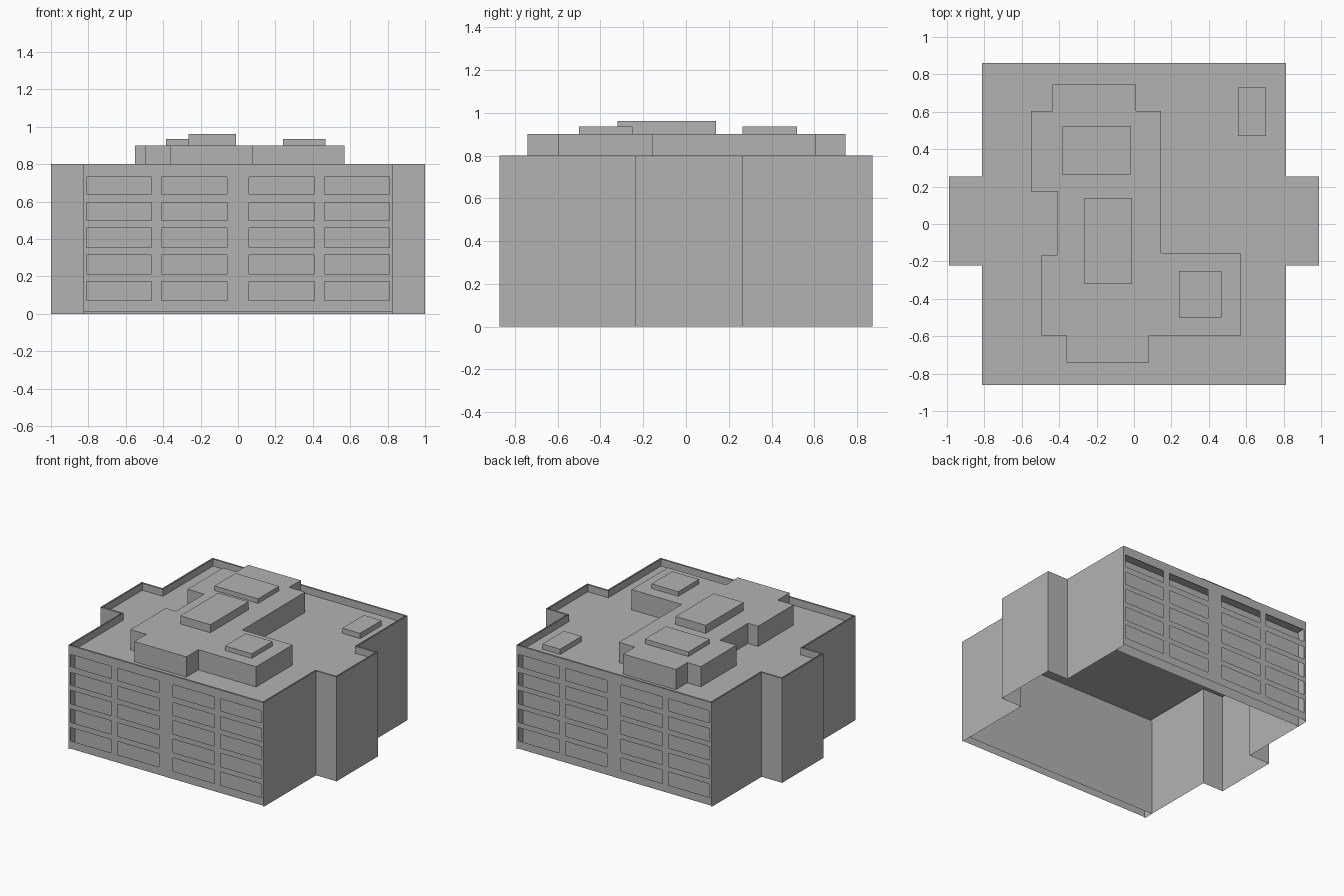
import bpy, bmesh

cube = bpy.data.objects.get("Cube")
if cube:
    bpy.data.objects.remove(cube)

grey = bpy.data.materials.new("concrete_grey")
grey.use_nodes = True
colour = (0.45, 0.45, 0.45, 1)
grey.diffuse_color = colour
grey.node_tree.nodes["Principled BSDF"].inputs["Base Color"].default_value = colour

BODY_X, BODY_Y, WING_X = 0.826, 0.872, 1.0
WING_FRONT, WING_BACK = -0.235, 0.265
TOP, ROOF, GAP, RECESS = 0.8, 0.745, 0.012, 0.08


def finish(name, bm):
    mesh = bpy.data.meshes.new(name)
    bm.to_mesh(mesh)
    bm.free()
    mesh.materials.append(grey)
    obj = bpy.data.objects.new(name, mesh)
    bpy.context.collection.objects.link(obj)
    return obj


def extrude_plan(name, plan, z0, z1, cap=True, skip=lambda a, b: False, inward=False):
    """Vertical walls around a counter-clockwise plan, with an optional top."""
    bm = bmesh.new()
    low = [bm.verts.new((x, y, z0)) for x, y in plan]
    high = [bm.verts.new((x, y, z1)) for x, y in plan]
    for i in range(len(plan)):
        j = (i + 1) % len(plan)
        if skip(plan[i], plan[j]):
            continue
        quad = [low[i], low[j], high[j], high[i]]
        bm.faces.new(quad[::-1] if inward else quad)
    if cap:
        bm.faces.new(high)
    return finish(name, bm)


def rectangle(x0, x1, y0, y1):
    return [(x0, y0), (x1, y0), (x1, y1), (x0, y1)]


def building_plan(inset):
    bx, by, wx = BODY_X - inset, BODY_Y - inset, WING_X - inset
    f, b = WING_FRONT + inset, WING_BACK - inset
    return [(-bx, -by), (bx, -by), (bx, f), (wx, f), (wx, b), (bx, b),
            (bx, by), (-bx, by), (-bx, b), (-wx, b), (-wx, f), (-bx, f)]


# Side walls and wings; the window facades are separate
extrude_plan("side_walls", building_plan(0), 0, TOP, cap=False,
             skip=lambda a, b: a[1] == b[1] and abs(a[1]) == BODY_Y)

# Inner face of the parapet and the sunken roof deck
extrude_plan("parapet_inner", building_plan(GAP), ROOF, TOP, cap=False, inward=True)
bm = bmesh.new()
bm.faces.new([bm.verts.new((x, y, ROOF)) for x, y in building_plan(GAP)])
finish("roof_deck", bm)

# Facades with five rows of four window openings, and a wall behind them
columns = [-BODY_X, -0.81, -0.463, -0.41, -0.06, 0.06, 0.41, 0.463, 0.81, BODY_X]
rows = [0.01, 0.07, 0.172, 0.213, 0.315, 0.355, 0.458, 0.498, 0.595, 0.64, 0.732, TOP]
for label, side in (("front", -1), ("back", 1)):
    bm = bmesh.new()
    grid = [[bm.verts.new((-side * x, side * BODY_Y, z)) for x in columns] for z in rows]
    for r in range(len(rows) - 1):
        for c in range(len(columns) - 1):
            if not (r % 2 and c % 2):
                bm.faces.new([grid[r][c], grid[r][c + 1], grid[r + 1][c + 1], grid[r + 1][c]])
    bmesh.ops.dissolve_limit(bm, angle_limit=0.01, verts=bm.verts, edges=bm.edges)
    finish(label + "_facade", bm)

    bm = bmesh.new()
    y = side * (BODY_Y - RECESS)
    corners = [(-1, 0), (1, 0), (1, ROOF), (-1, ROOF)]
    bm.faces.new([bm.verts.new((-side * s * BODY_X, y, z)) for s, z in corners])
    finish(label + "_window_wall", bm)

# Stepped penthouse block on the roof
penthouse = [(-0.36, -0.74), (0.08, -0.74), (0.08, -0.595), (0.57, -0.595),
             (0.57, -0.155), (0.145, -0.155), (0.145, 0.605), (0.01, 0.605),
             (0.01, 0.745), (-0.435, 0.745), (-0.435, 0.605), (-0.55, 0.605),
             (-0.55, 0.175), (-0.41, 0.175), (-0.41, -0.165), (-0.495, -0.165),
             (-0.495, -0.595), (-0.36, -0.595)]
extrude_plan("penthouse", penthouse, ROOF, 0.9)

# Raised boxes on the penthouse and a low vent on the deck
extrude_plan("rear_roof_box", rectangle(-0.385, -0.015, 0.265, 0.52), 0.9, 0.935)
extrude_plan("middle_roof_box", rectangle(-0.265, -0.01, -0.32, 0.14), 0.9, 0.962)
extrude_plan("front_roof_box", rectangle(0.24, 0.467, -0.5, -0.25), 0.9, 0.935)
extrude_plan("deck_vent", rectangle(0.555, 0.705, 0.47, 0.73), ROOF, 0.785)
